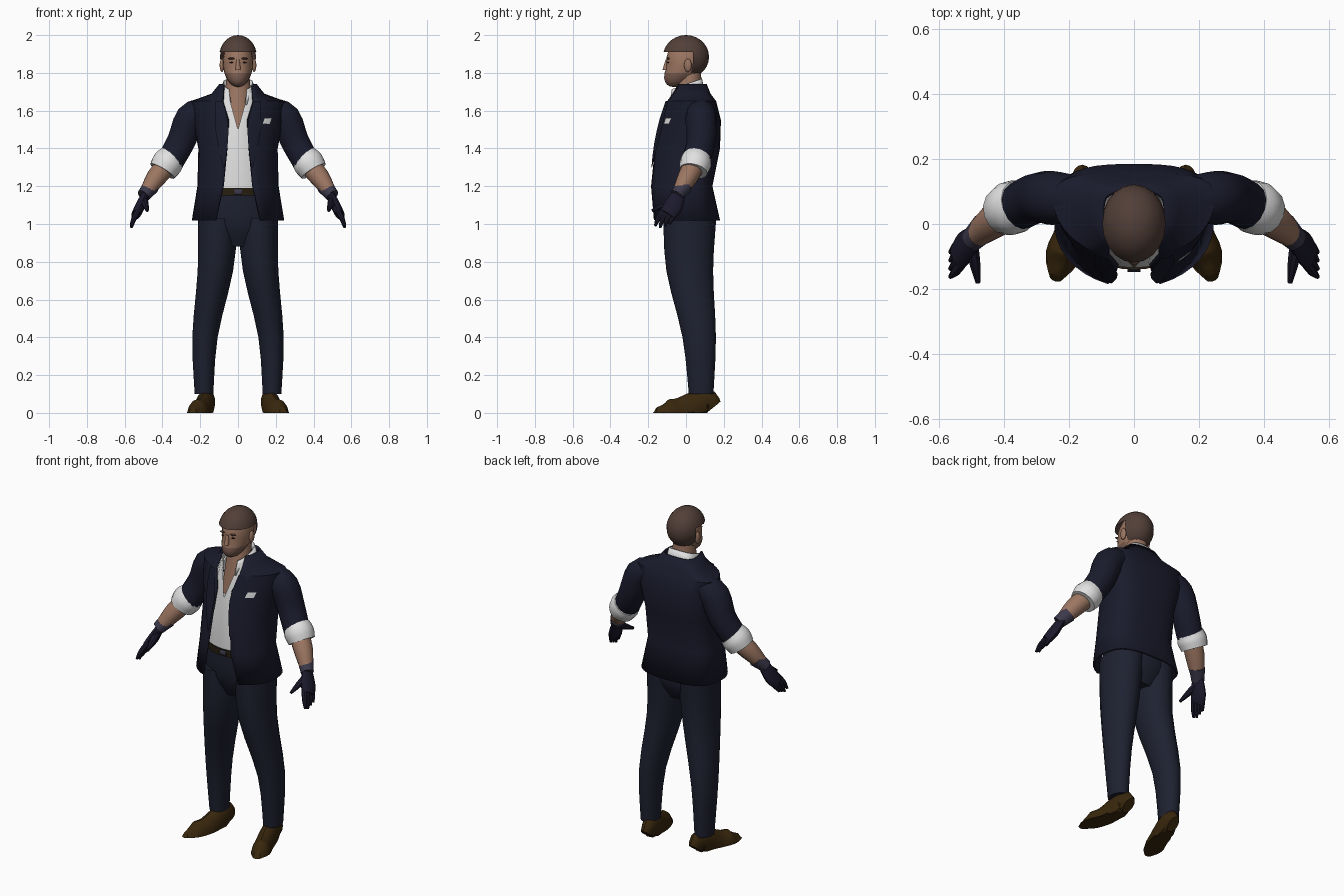
import bpy, bmesh, math
from mathutils import Vector, Matrix

if "Cube" in bpy.data.objects:
    bpy.data.objects.remove(bpy.data.objects["Cube"])

FORWARD, UP = Vector((0, 1, 0)), Vector((0, 0, 1))


def material(name, *colour):
    result = bpy.data.materials.new(name)
    result.use_nodes = True
    result.diffuse_color = (*colour, 1)
    shader = result.node_tree.nodes["Principled BSDF"]
    shader.inputs["Base Color"].default_value = (*colour, 1)
    return result


navy = material("navy_wool", .01, .011, .025)
trouser = material("navy_trouser", .013, .015, .03)
hair_brown = material("brown_hair", .085, .05, .04)
skin = material("skin", .33, .18, .12)
stubble = material("stubble_skin", .2, .11, .08)
white = material("white_cotton", .75, .75, .75)
leather = material("brown_leather", .04, .02, .004)
glove = material("dark_glove", .011, .01, .025)
strap_grey = material("grey_strap", .045, .04, .07)
belt_brown = material("dark_belt", .02, .013, .005)


def finish(name, verts, faces, mat, thickness=0, closed=False):
    mesh = bpy.data.meshes.new(name)
    mesh.from_pydata(verts, [], faces)
    bm = bmesh.new()
    bm.from_mesh(mesh)
    bmesh.ops.remove_doubles(bm, verts=bm.verts, dist=.0002)
    if closed:
        bmesh.ops.recalc_face_normals(bm, faces=bm.faces)
    bm.to_mesh(mesh)
    bm.free()
    mesh.materials.append(mat)
    mesh.shade_smooth()
    mesh.set_sharp_from_angle(angle=math.radians(35))
    part = bpy.data.objects.new(name, mesh)
    bpy.context.collection.objects.link(part)
    if thickness:
        part.modifiers.new("Thickness", "SOLIDIFY").thickness = thickness
    return part


def grid_faces(rows, columns):
    """Quads joining consecutive rows of points."""
    return [(row * columns + col, row * columns + col + 1,
             (row + 1) * columns + col + 1, (row + 1) * columns + col)
            for row in range(rows - 1) for col in range(columns - 1)]


def smooth(points, steps=3):
    """Catmull-Rom curve through points of any dimension."""
    points = [Vector(point) for point in points]
    last, curve = len(points) - 1, []
    for i in range(last):
        before, start, end, after = (points[min(max(i + k, 0), last)] for k in (-1, 0, 1, 2))
        for step in range(steps):
            t = step / steps
            slope_in, slope_out = (end - before) / 2, (after - start) / 2
            bend = start.lerp(end, t * t * (3 - 2 * t))
            curve.append(bend + slope_in * t * (1 - t) ** 2 - slope_out * t * t * (1 - t))
    return curve + [points[last]]


def tube(name, path, mat, side=1, flat=1, ref=FORWARD, level=False, sides=14):
    """Loft of ellipses along (x, y, z, radius); flat scales the radius along ref."""
    rings = smooth(path)
    centres = [Vector((ring[0] * side, ring[1], ring[2])) for ring in rings]
    verts = []
    for i, (centre, ring) in enumerate(zip(centres, rings)):
        ahead, behind = centres[min(i + 1, len(centres) - 1)], centres[max(i - 1, 0)]
        tangent = UP if level else (ahead - behind).normalized()
        along = (ref - tangent * ref.dot(tangent)).normalized()
        across = tangent.cross(along)
        for k in range(sides + 1):
            angle = math.tau * (k % sides) / sides
            vert = centre + ring[3] * (along * math.cos(angle) * flat + across * math.sin(angle))
            vert.z = max(vert.z, 0)
            verts.append(vert)
    columns, total = sides + 1, len(verts)
    faces = grid_faces(len(rings), columns)
    faces += [tuple(range(sides)), tuple(range(total - columns, total - 1))]
    return finish(name, verts, faces, mat, closed=True)


def ball(name, centre, size, mat, shape=None, remove=None):
    """Ellipsoid, with optional rules to bend its points and cut its faces."""
    bm = bmesh.new()
    bmesh.ops.create_uvsphere(bm, u_segments=20, v_segments=14, radius=1)
    bm.transform(Matrix.Translation(centre) @ Matrix.Diagonal((*size, 1)))
    verts = [shape(vert.co) if shape else vert.co.copy() for vert in bm.verts]
    faces = [tuple(vert.index for vert in face.verts) for face in bm.faces
             if not (remove and remove(face.calc_center_median()))]
    bm.free()
    return finish(name, verts, faces, mat)


def wrap(name, levels, mat, thickness=0, tilt=0, steps=16):
    """Shell open at the front: (z, half gap, front y, half width, side y, back y)."""
    verts = []
    for z, gap, front, width, middle, back in levels:
        start = math.asin(gap / width)
        depth = (middle - front) / math.cos(start)
        half = []
        for k in range(steps + 1):
            angle = start + (math.pi - start) * k / steps
            c, s = math.cos(angle), max(math.sin(angle), 0)
            if c > 0:
                x, y = width * s, middle - depth * c
            else:
                x, y = width * s ** .7, middle + (back - middle) * (-c) ** .7
            half.append(Vector((x, y, z + tilt * y)))
        verts += half + [Vector((-v.x, v.y, v.z)) for v in half[-2::-1]]
    return finish(name, verts, grid_faces(len(levels), 2 * steps + 1), mat, thickness)


def front_of(levels, z, x):
    """Depth of a wrapped garment at a point on its front."""
    for low, high in zip(levels, levels[1:]):
        if low[0] <= z <= high[0]:
            mix = Vector(low).lerp(Vector(high), (z - low[0]) / (high[0] - low[0]))
            _, gap, front, width, middle, _ = mix
            height = math.sqrt((width ** 2 - x ** 2) / (width ** 2 - gap ** 2))
            return middle - (middle - front) * height


def patch(name, rows, levels, mat, side=1, columns=5):
    """Thin plate lying on a garment; rows are (z, inner x, outer x)."""
    rows, verts = smooth(rows), []
    for z, inner, outer in rows:
        for k in range(columns):
            x = inner + (outer - inner) * k / (columns - 1)
            verts.append(Vector((x * side, front_of(levels, z, x) - .008, z)))
    faces = [face[::side] for face in grid_faces(len(rows), columns)]
    return finish(name, verts, faces, mat)


# Jacket and pocket square
jacket = [(1.02, .12, -.17, .245, 0, .18), (1.2, .08, -.185, .215, 0, .14),
          (1.4, .06, -.165, .21, .02, .18), (1.55, .05, -.135, .24, .06, .185),
          (1.65, .08, -.1, .25, .08, .16), (1.69, .08, -.07, .14, .06, .13),
          (1.74, .08, -.04, .1, .04, .11)]
wrap("jacket", jacket, navy, thickness=.012)
patch("pocket_square", [(1.53, .13, .17), (1.56, .14, .18)], jacket, white)

# Shirt, collar, hips and belt
wrap("shirt", [(1.16, 0, -.135, .18, 0, .11), (1.5, 0, -.135, .2, .02, .13),
               (1.7, .055, -.07, .1, .035, .09)], white)
wrap("shirt_collar", [(1.66, .04, -.09, .095, .03, .1), (1.74, .05, -.075, .08, .02, .085)],
     white, thickness=.006, tilt=.35)
tube("hips", [(0, .02, .88, .12), (0, .02, 1, .205), (0, 0, 1.17, .19)], trouser,
     flat=.68, level=True, sides=24)
tube("belt", [(0, 0, 1.15, .19), (0, 0, 1.19, .19)], belt_brown,
     flat=.74, level=True, sides=32)
tube("belt_buckle", [(-.02, -.14, 1.17, .015), (.02, -.14, 1.17, .015)], strap_grey, flat=.5)

# Neck and head, with the chin pushed forward and a stubbled jaw
tube("neck", [(0, 0, 1.5, .09), (0, .01, 1.65, .075), (0, .02, 1.8, .06)], skin, level=True)


def push_chin(point):
    return point - FORWARD * max(1.83 - point.z, 0) * .6


head = ball("head", (0, 0, 1.855), (.08, .105, .13), skin, shape=push_chin)
head.data.materials.append(stubble)
for face in head.data.polygons:
    face.material_index = int(face.center.z < 1.8 and face.center.y < 0)
ball("hair", (0, 0, 1.885), (.1, .122, .115), hair_brown,
     remove=lambda point: point.z < 1.9 and point.y < .02)
tube("nose", [(0, -.1, 1.87, .008), (0, -.11, 1.815, .015)], skin, level=True)
ball("mouth", (0, -.106, 1.78), (.024, .008, .004), stubble)

for side, label in ((1, "left_"), (-1, "right_")):
    patch(label + "lapel", [(1.3, .07, .08), (1.5, .05, .12), (1.65, .08, .12)],
          jacket, navy, side)

    # Face details
    ball(label + "eye", (.033 * side, -.095, 1.855), (.012, .005, .004), belt_brown)
    ball(label + "brow", (.034 * side, -.095, 1.876), (.02, .009, .005), hair_brown)
    ball(label + "ear", (.085 * side, .01, 1.84), (.012, .02, .035), skin)

    # Sleeve, rolled cuff and forearm
    tube(label + "sleeve", [(.18, .08, 1.6, .07), (.25, .08, 1.56, .083),
                            (.3, .08, 1.44, .077), (.36, .05, 1.33, .073)], navy, side)
    tube(label + "cuff", [(.35, .06, 1.35, .076), (.375, .05, 1.32, .084),
                          (.4, .04, 1.28, .075)], white, side)
    tube(label + "forearm", [(.37, .05, 1.32, .055), (.43, .01, 1.25, .054),
                             (.49, -.04, 1.16, .035)], skin, side)
    tube(label + "glove_strap", [(.46, -.01, 1.2, .045), (.5, -.05, 1.15, .036)],
         strap_grey, side)

    # Gloved hand
    tube(label + "glove_palm", [(.49, -.04, 1.16, .02), (.52, -.07, 1.09, .027),
                                (.54, -.1, 1.05, .024)], glove, side, flat=1.9)
    for finger in range(4):
        spread = (finger - 1.5) * .025
        tip = .98 + .01 * abs(finger - 1)
        tube(f"{label}finger_{finger + 1}",
             [(.53, spread - .085, 1.07, .015), (.55, spread - .11, 1.03, .014),
              (.565, spread - .125, tip, .007)], glove, side, sides=8)
    tube(label + "thumb", [(.5, -.06, 1.13, .022), (.49, -.12, 1.1, .018),
                           (.48, -.18, 1.07, .008)], glove, side, sides=8)

    # Trouser leg
    tube(label + "trouser_leg", [(.18, .08, .1, .05), (.175, .07, .4, .068),
                                 (.12, .02, .75, .095), (.105, .02, 1.03, .108)],
         trouser, side, flat=1.3, level=True, sides=18)

    # Shoe, flattened against the ground
    tube(label + "shoe", [(.16, .145, .03, .03), (.165, .1, .06, .045), (.19, -.02, 0, .052),
                          (.22, -.1, -.02, .055), (.24, -.165, 0, .02)],
         leather, side, flat=1.6, ref=UP)
